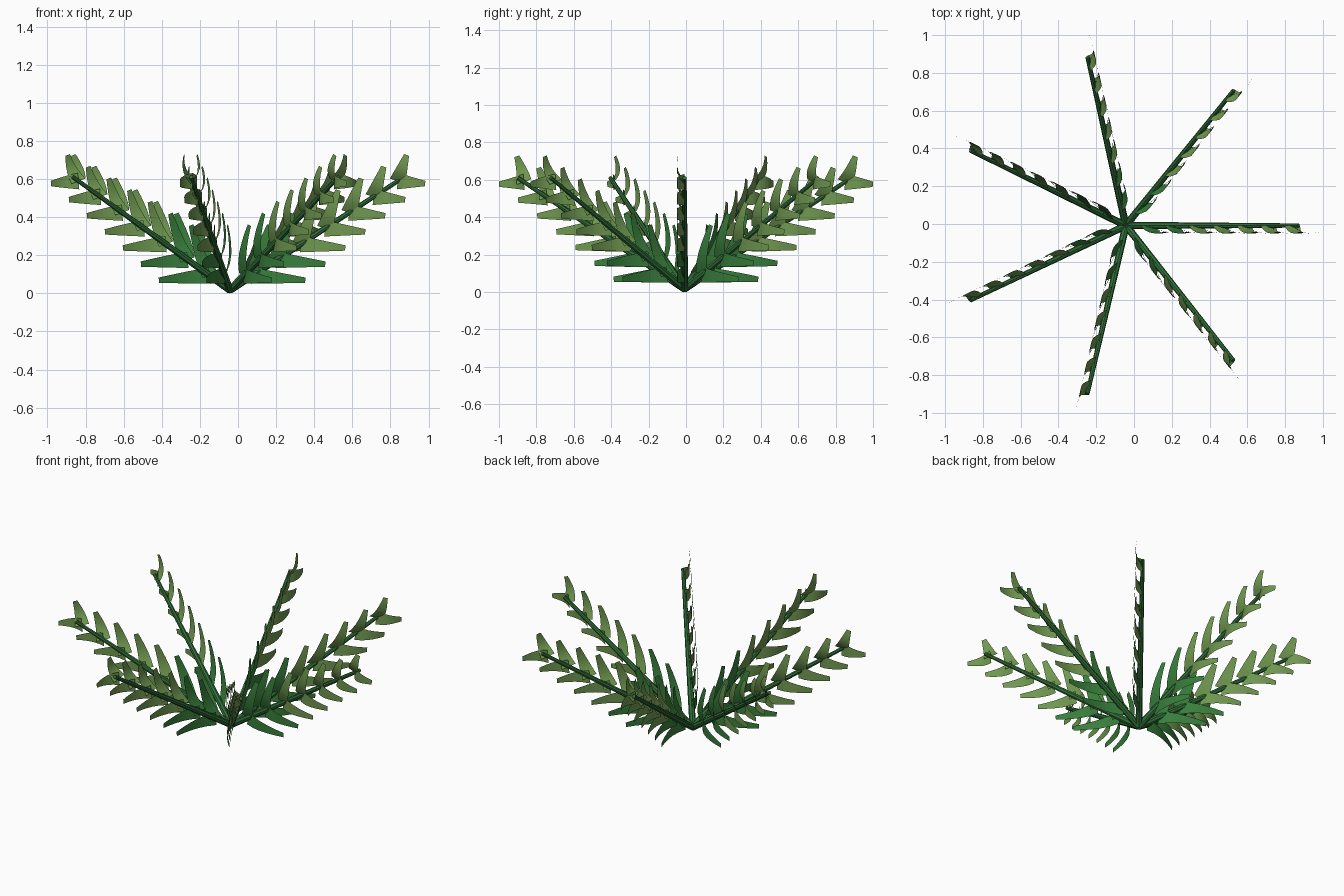
import bpy, bmesh, math
from mathutils import Matrix, Vector

if "Cube" in bpy.data.objects:
    bpy.data.objects.remove(bpy.data.objects["Cube"])

FRONDS, LEAVES = 7, 7
PITCH = math.radians(33)          # rise of each stem
SPREAD = math.radians(38)         # leaf angle away from the stem
CENTRE = Vector((-0.043, -0.008, 0.0))
BASE_Z = 0.017
STEM_LEN = 1.09


def material(name, rgb):
    m = bpy.data.materials.new(name)
    m.diffuse_color = (*rgb, 1)
    m.use_nodes = True
    m.node_tree.nodes["Principled BSDF"].inputs["Base Color"].default_value = m.diffuse_color
    return m


stem_mat = material("stem_green", (0.03, 0.16, 0.04))
inner_mat = material("inner_leaf_green", (0.04, 0.21, 0.045))
outer_mat = material("outer_leaf_olive", (0.16, 0.31, 0.08))

# sideways bow of a leaf along its length
BOW = [0.0, 0.024, 0.037, 0.041, 0.040, 0.035]


def add_leaf(bm, s, length, side, mat_index):
    """Tapered strip in the stem's vertical plane, bowed to one side."""
    root = Vector((s * math.cos(PITCH), 0, BASE_Z + s * math.sin(PITCH)))
    a = PITCH + side * SPREAD
    along = Vector((math.cos(a), 0, math.sin(a)))
    across = Vector((-math.sin(a), 0, math.cos(a)))
    rows = []
    for i, bow in enumerate(BOW):
        t = i / (len(BOW) - 1)
        half = 0.043 + (0.014 - 0.043) * t
        mid = root + along * length * t + Vector((0, -bow, 0))
        rows.append((bm.verts.new(mid - across * half),
                     bm.verts.new(mid + across * half)))
    for (p, q), (r, u) in zip(rows, rows[1:]):
        f = bm.faces.new((p, r, u, q))
        f.material_index = mat_index
        f.smooth = True


# leaves of one frond
bm = bmesh.new()
for k in range(LEAVES):
    f = k / (LEAVES - 1)
    for side in (-1, 1):
        add_leaf(bm, 0.14 + 0.91 * f, 0.28 - 0.135 * f, side, 0 if k < 2 else 1)
leaf_mesh = bpy.data.meshes.new("frond_leaves")
bm.to_mesh(leaf_mesh)
bm.free()
leaf_mesh.materials.append(inner_mat)
leaf_mesh.materials.append(outer_mat)

# tapered stem
bm = bmesh.new()
bmesh.ops.create_cone(bm, cap_ends=True, segments=8, radius1=0.02, radius2=0.011,
                      depth=STEM_LEN,
                      matrix=Matrix.Translation((0, 0, BASE_Z))
                      @ Matrix.Rotation(math.pi / 2 - PITCH, 4, 'Y')
                      @ Matrix.Translation((0, 0, STEM_LEN / 2)))
stem_mesh = bpy.data.meshes.new("frond_stem")
bm.to_mesh(stem_mesh)
bm.free()
stem_mesh.materials.append(stem_mat)

# ring of fronds
for n in range(FRONDS):
    for name, mesh in (("stem", stem_mesh), ("leaves", leaf_mesh)):
        ob = bpy.data.objects.new(f"frond_{n + 1}_{name}", mesh)
        ob.location = CENTRE
        ob.rotation_euler.z = n * math.tau / FRONDS
        bpy.context.collection.objects.link(ob)
